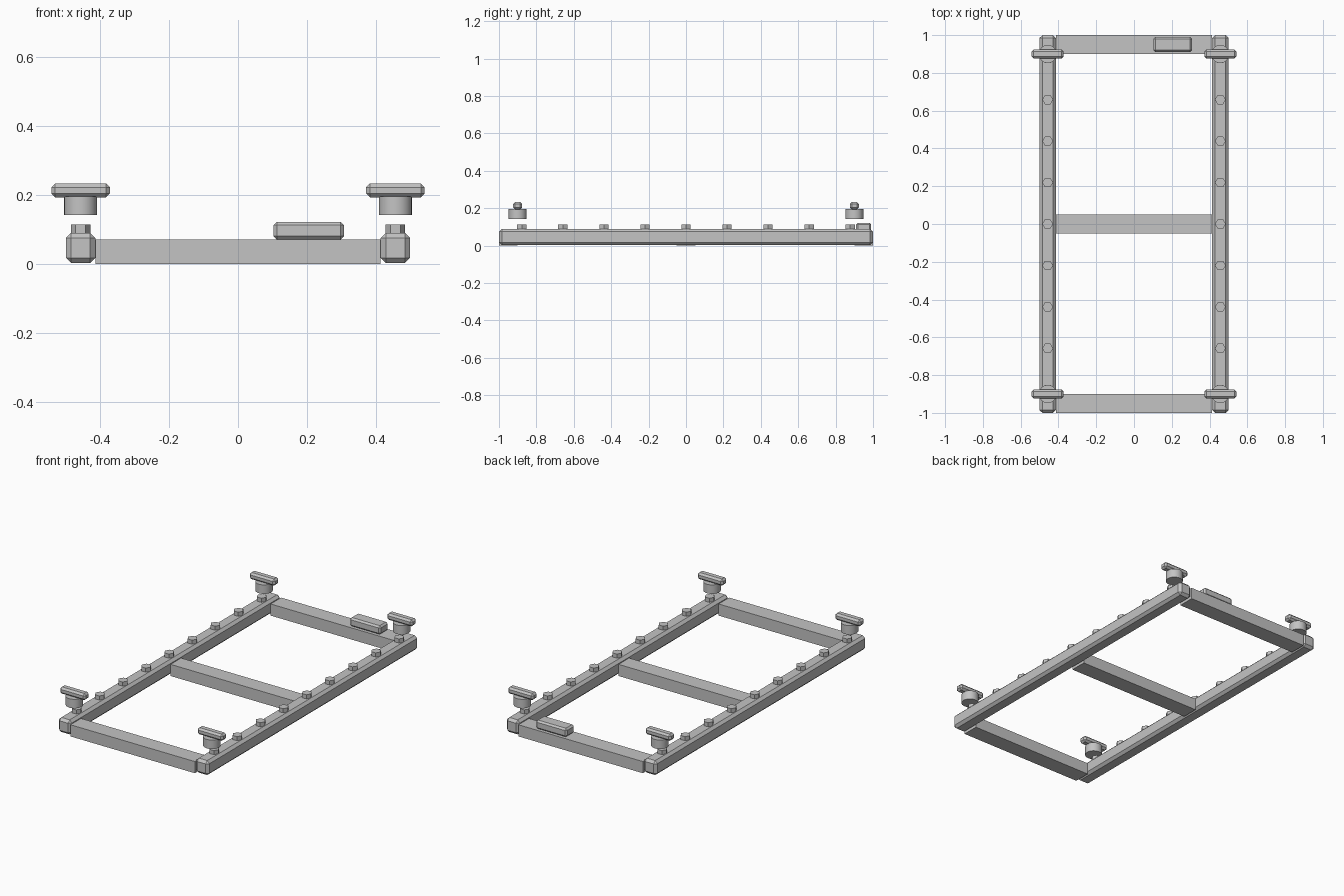
import bpy, math

if "Cube" in bpy.data.objects:
    bpy.data.objects.remove(bpy.data.objects["Cube"])

grey = bpy.data.materials.new("plain_grey")
grey.diffuse_color = (0.55, 0.55, 0.55, 1)
grey.use_nodes = True
grey.node_tree.nodes["Principled BSDF"].inputs["Base Color"].default_value = grey.diffuse_color


def box(name, centre, size, bevel=0):
    bpy.ops.mesh.primitive_cube_add(size=1, location=centre)
    ob = bpy.context.object
    ob.name = name
    ob.scale = size
    bpy.ops.object.transform_apply(location=False, rotation=False, scale=True)
    if bevel:
        mod = ob.modifiers.new("chamfer", 'BEVEL')
        mod.width = bevel
        mod.segments = 1
    ob.data.materials.append(grey)
    return ob


def cylinder(name, centre, radius, height, sides, turn=0):
    bpy.ops.mesh.primitive_cylinder_add(vertices=sides, radius=radius, depth=height,
                                        location=centre, rotation=(0, 0, turn))
    ob = bpy.context.object
    ob.name = name
    ob.data.materials.append(grey)
    return ob


# Flat cross members joining the rails
for label, y in (("front", -0.95), ("middle", 0), ("back", 0.95)):
    box(label + "_cross_member", (0, y, 0.035), (0.826, 0.1, 0.07))

# Small box on the back cross member
box("control_box", (0.205, 0.95, 0.096), (0.205, 0.08, 0.052), 0.01)

for side, x in (("left", -0.457), ("right", 0.457)):
    # Chamfered side rail
    box(side + "_rail", (x, 0, 0.046), (0.086, 2, 0.087), 0.015)

    # Row of hexagonal bolts, with corners pointing sideways
    for i in range(9):
        cylinder(f"{side}_bolt_{i + 1}", (x, (i - 4) * 0.2195, 0.1), 0.0285, 0.028,
                 6, math.pi / 6)

    # Floating knobs with bar handles at the ends
    for end, y in (("front", -0.9), ("back", 0.9)):
        cylinder(f"{side}_{end}_knob", (x, y, 0.168), 0.048, 0.054, 24)
        bpy.ops.object.shade_smooth_by_angle(angle=math.radians(30))
        box(f"{side}_{end}_handle", (x, y, 0.213), (0.17, 0.048, 0.04), 0.011)
